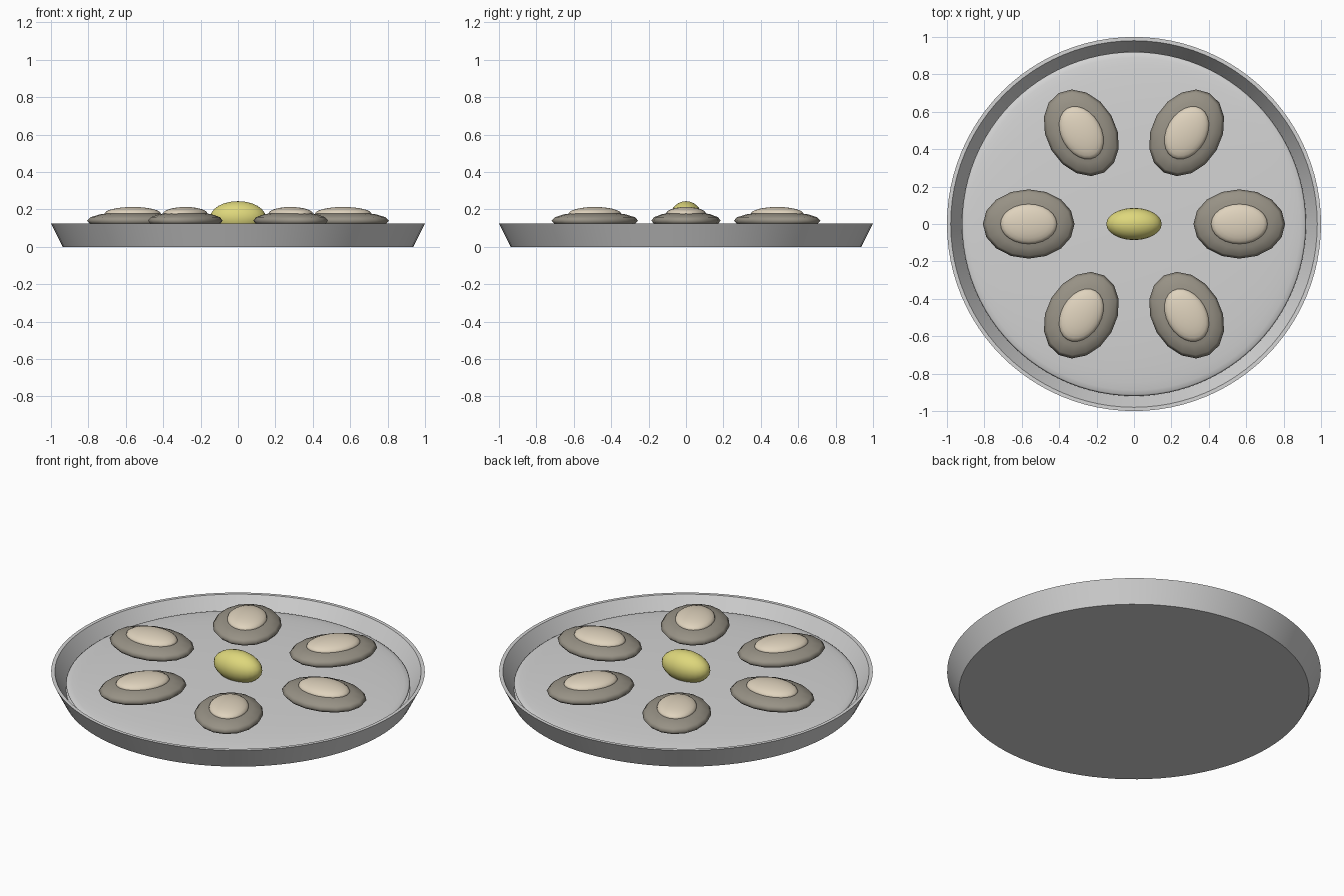
import bpy
import bmesh
from math import cos, sin, pi, radians

cube = bpy.data.objects.get("Cube")
if cube:
    bpy.data.objects.remove(cube, do_unlink=True)


def material(name, color):
    mat = bpy.data.materials.new(name)
    mat.use_nodes = True
    rgba = (*color, 1)
    mat.diffuse_color = rgba
    mat.node_tree.nodes["Principled BSDF"].inputs["Base Color"].default_value = rgba
    return mat


silver = material("silver", (0.66, 0.66, 0.66))
shell_grey = material("shell grey", (0.31, 0.285, 0.235))
cream = material("cream", (0.74, 0.65, 0.51))
lemon_yellow = material("lemon yellow", (0.73, 0.68, 0.2))


def smooth(obj):
    bpy.ops.object.select_all(action="DESELECT")
    obj.select_set(True)
    bpy.context.view_layer.objects.active = obj
    bpy.ops.object.shade_smooth_by_angle(angle=radians(40))


def ellipsoid(name, center, radii, mat, turn=0, segments=16, rings=8):
    bpy.ops.mesh.primitive_uv_sphere_add(segments=segments, ring_count=rings, location=center)
    obj = bpy.context.object
    obj.name = name
    obj.scale = radii
    obj.rotation_euler.z = turn
    bpy.ops.object.transform_apply(location=False, rotation=False, scale=True)
    obj.data.materials.append(mat)
    bpy.ops.object.shade_smooth()
    return obj


def lathe(name, profile, mat, steps=96):
    bm = bmesh.new()
    rows = [[bm.verts.new((r * cos(2 * pi * i / steps), r * sin(2 * pi * i / steps), z))
             for i in range(steps)] for r, z in profile]
    for low, high in zip(rows, rows[1:]):
        for i in range(steps):
            j = (i + 1) % steps
            bm.faces.new((low[i], low[j], high[j], high[i]))
    bm.faces.new(rows[0][::-1])
    bm.faces.new(rows[-1])
    mesh = bpy.data.meshes.new(name)
    bm.to_mesh(mesh)
    bm.free()
    obj = bpy.data.objects.new(name, mesh)
    bpy.context.collection.objects.link(obj)
    mesh.materials.append(mat)
    smooth(obj)
    return obj


# Round tray with flared wall and narrow flat rim
lathe("tray", [(0.937, 0), (1, 0.125), (0.98, 0.125), (0.92, 0.02)], silver)

# Gently domed bed inside the tray
ellipsoid("tray_bed", (0, 0, 0.055), (0.92, 0.92, 0.04), silver, segments=96, rings=24)

# Six shells with their filling, pointing outward from the middle
for n in range(6):
    angle = n * pi / 3
    x, y = 0.563 * cos(angle), 0.563 * sin(angle)
    ellipsoid(f"shell_{n + 1}", (x, y, 0.14), (0.245, 0.185, 0.048), shell_grey, angle)
    ellipsoid(f"filling_{n + 1}", (x, y, 0.177), (0.151, 0.107, 0.036), cream, angle, 24, 12)

# Lemon in the middle
ellipsoid("lemon", (0, 0, 0.158), (0.148, 0.086, 0.086), lemon_yellow, segments=24, rings=12)
